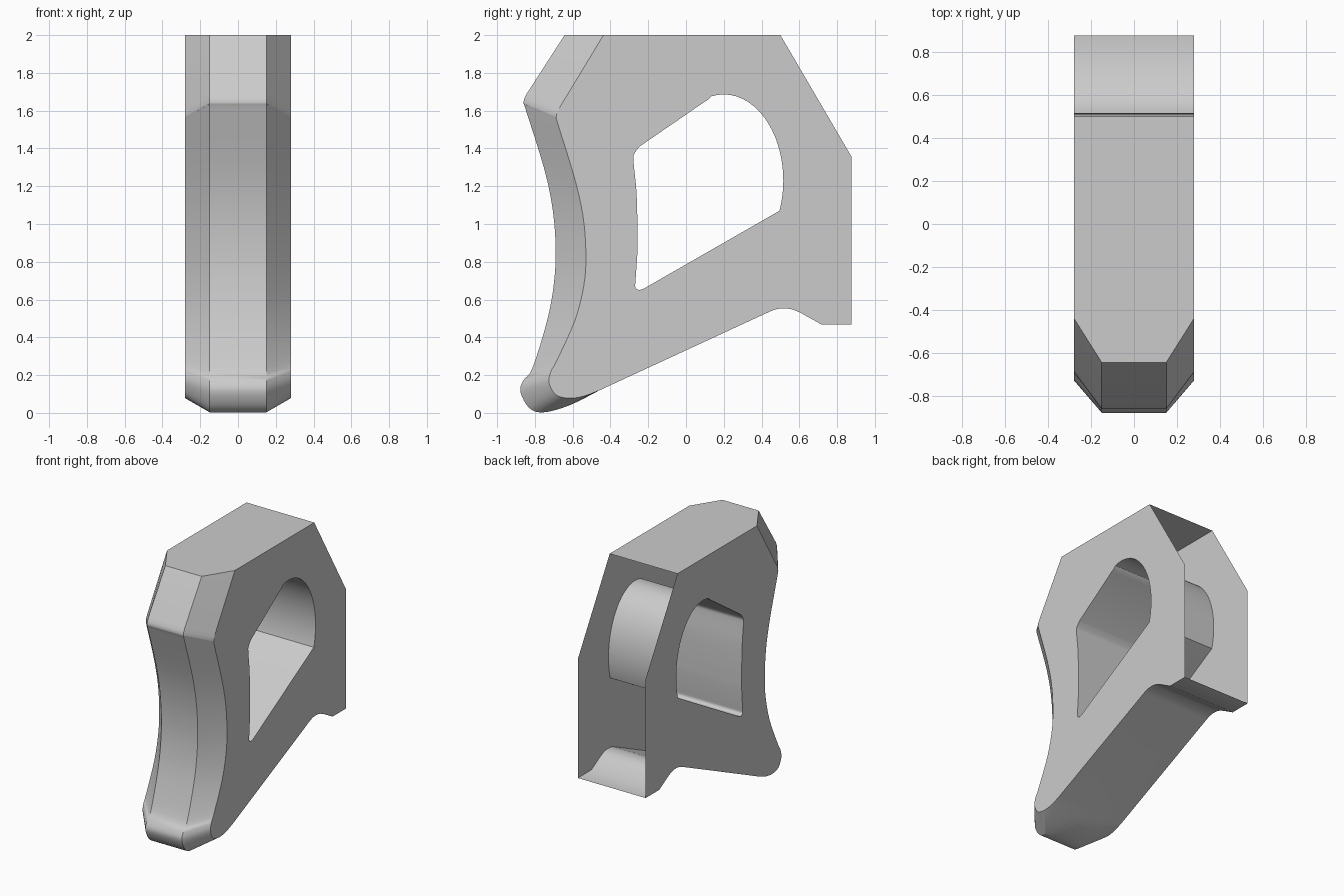
import bpy, bmesh, math
from mathutils import Vector

if "Cube" in bpy.data.objects:
    bpy.data.objects.remove(bpy.data.objects["Cube"])


def smooth(pts, n=4):
    """Catmull-Rom curve through (y, z) points."""
    p = [Vector(q) for q in [pts[0]] + pts + [pts[-1]]]
    out = []
    for i in range(1, len(p) - 2):
        a, b, c, d = p[i - 1:i + 3]
        for k in range(n):
            t = k / n
            out.append(0.5 * (2 * b + (c - a) * t + (2 * a - 5 * b + 4 * c - d) * t * t
                              + (3 * b - a - 3 * c + d) * t ** 3))
    return out + [p[-1]]


# Front profile on the centre band and the set-back one on the side walls
mid = [(-.643, 2)] + smooth([
    (-.843, 1.69), (-.857, 1.66), (-.859, 1.635), (-.85, 1.61), (-.75, 1.29), (-.705, 1.07),
    (-.69, .865), (-.70, .68), (-.735, .49), (-.812, .24), (-.862, .17), (-.876, .11),
    (-.83, .026), (-.754, .003), (-.617, .04), (-.457, .12)])
side = [(-.437, 2)] + smooth([
    (-.67, 1.615), (-.682, 1.59), (-.686, 1.565), (-.68, 1.535), (-.592, 1.25), (-.545, 1.04),
    (-.53, .844), (-.54, .68), (-.588, .49), (-.685, .275), (-.715, .22), (-.725, .16),
    (-.69, .097), (-.62, .078), (-.54, .089), (-.457, .12)])

# Underside profile running to the rear foot
under = smooth([(.43, .53), (.475, .548), (.52, .553), (.565, .547), (.61, .528)])
under += [(.717, .468), (.876, .468)]
mid += under
side += under

# Finger hole outline: rounded back, sloped floor, gently curved front
hole = [(.2 + .315 * math.cos(math.radians(a)), 1.23 + .456 * math.sin(math.radians(a)))
        for a in range(102, -21, -6)]
hole += [(.495, 1.07)]
hole += smooth([(-.225, .657), (-.25, .651), (-.268, .665), (-.268, .69)], 3)
hole += smooth([(-.257, .85), (-.257, 1.0), (-.263, 1.18), (-.278, 1.33),
                (-.275, 1.37), (-.246, 1.41)], 4)
hole += smooth([(.10, 1.648), (.12, 1.66)], 1)

bm = bmesh.new()


def row(x, pts):
    return [bm.verts.new((x, p[0], p[1])) for p in pts]


def bridge(a, b, closed=False):
    for i in range(len(a) - (0 if closed else 1)):
        j = (i + 1) % len(a)
        bm.faces.new((a[i], a[j], b[j], b[i]))


# Chamfered front and underside
W, C = .28, .15
rows = [row(-W, side), row(-C, mid), row(C, mid), row(W, side)]
for a, b in zip(rows, rows[1:]):
    bridge(a, b)

# Top; the rear is left open
tails = [row(x, [(.876, 1.357), (.5, 2)]) for x in (-W, W)]
bm.faces.new([r[0] for r in rows] + [tails[1][1], tails[0][1]])

# Hole walls
holes = [row(x, hole) for x in (-W, W)]
bridge(holes[0], holes[1], True)

# Flat side walls around the hole
for edge, tail, ring in ((rows[0], tails[0], holes[0]), (rows[3], tails[1], holes[1])):
    edges = []
    for loop in (edge + tail, ring):
        for a, b in zip(loop, loop[1:] + loop[:1]):
            edges.append(bm.edges.get((a, b)) or bm.edges.new((a, b)))
    bmesh.ops.triangle_fill(bm, edges=edges, use_beauty=True, normal=(1, 0, 0))

bmesh.ops.recalc_face_normals(bm, faces=bm.faces[:])
mesh = bpy.data.meshes.new("grip_shell")
bm.to_mesh(mesh)
bm.free()
grip = bpy.data.objects.new("grip_shell", mesh)
bpy.context.collection.objects.link(grip)
bpy.context.view_layer.objects.active = grip
grip.select_set(True)
bpy.ops.object.shade_smooth_by_angle(angle=math.radians(30))
